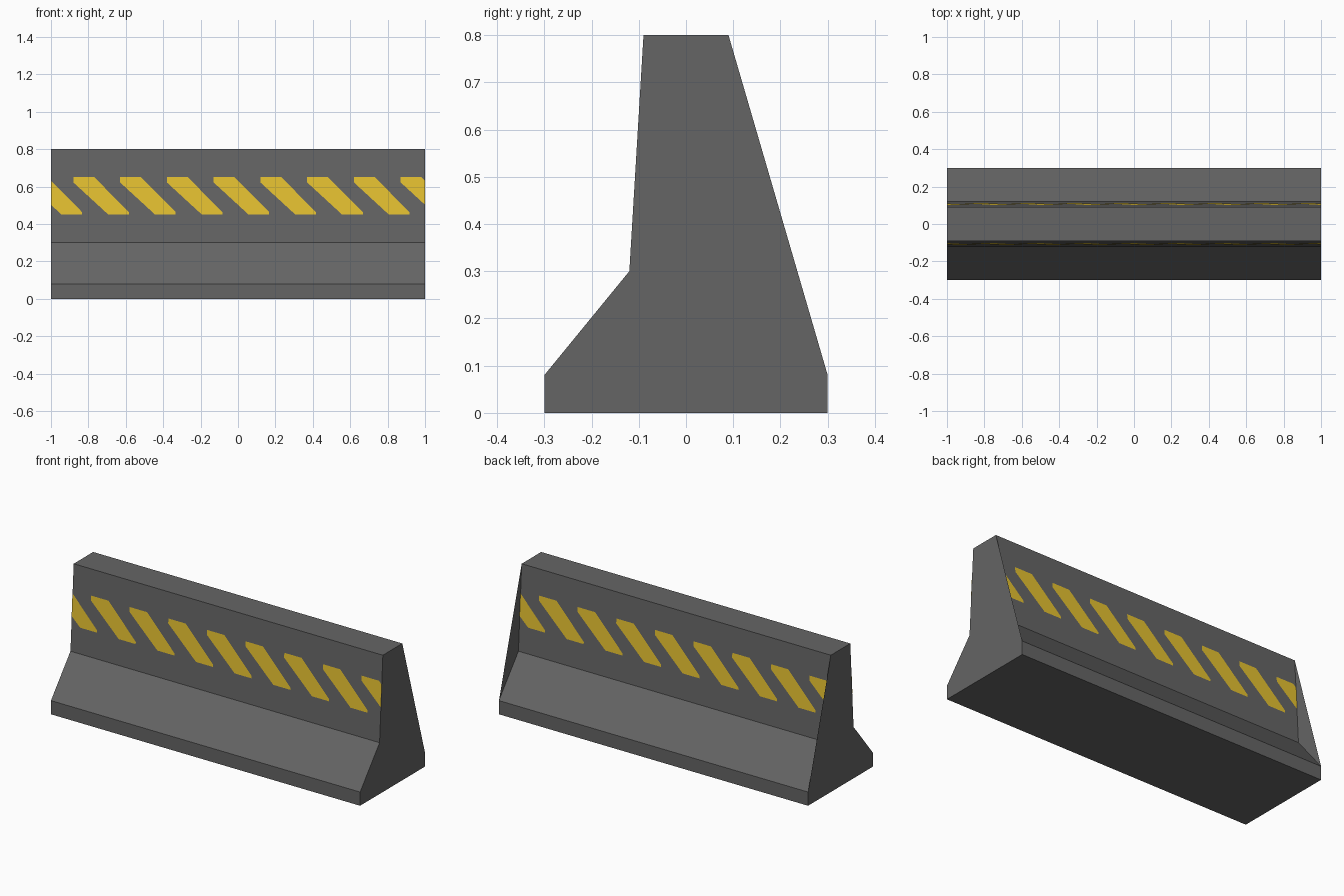
import bpy, bmesh

if "Cube" in bpy.data.objects:
    bpy.data.objects.remove(bpy.data.objects["Cube"])

def material(name, rgb):
    m = bpy.data.materials.new(name)
    m.diffuse_color = (*rgb, 1)
    m.use_nodes = True
    m.node_tree.nodes["Principled BSDF"].inputs["Base Color"].default_value = m.diffuse_color
    return m

grey = material("dark concrete", (0.13, 0.13, 0.13))
yellow = material("hazard yellow", (0.79, 0.54, 0.03))

def make_object(name, bm, mat):
    me = bpy.data.meshes.new(name)
    bm.to_mesh(me)
    bm.free()
    me.materials.append(mat)
    ob = bpy.data.objects.new(name, me)
    bpy.context.collection.objects.link(ob)

# Barrier body: stepped profile (y, z) swept along x
profile = [(-.3, 0), (.3, 0), (.3, .08), (.12, .3),
           (.09, .8), (-.09, .8), (-.12, .3), (-.3, .08)]
bm = bmesh.new()
left = [bm.verts.new((-1, y, z)) for y, z in profile]
right = [bm.verts.new((1, y, z)) for y, z in profile]
n = len(profile)
for i in range(n):
    j = (i + 1) % n
    bm.faces.new((left[i], left[j], right[j], right[i]))

# End caps run straight down the back, bridging the inner crease
BACK_CREASE = 3
bm.faces.new([v for i, v in enumerate(right) if i != BACK_CREASE])
bm.faces.new([v for i, v in reversed(list(enumerate(left))) if i != BACK_CREASE])
make_object("barrier_body", bm, grey)

# Hazard stripes: thin slanted panels just proud of the upper walls
stripe = [(0, .65), (0, .622), (.187, .45), (.297, .45), (.297, .463), (.112, .65)]

def wall_y(z):
    return -.12 + .03 * (z - .3) / .5 - .0015

for name, side in (("front_stripes", 1), ("back_stripes", -1)):
    bm = bmesh.new()
    for k in range(-1, 8):
        x0 = -.88 + .25 * k
        bm.faces.new([bm.verts.new((side * (x0 + x), side * wall_y(z), z))
                      for x, z in stripe])
    # Trim the stripes at the barrier ends
    for end in (-1, 1):
        geom = bm.verts[:] + bm.edges[:] + bm.faces[:]
        bmesh.ops.bisect_plane(bm, geom=geom, plane_co=(end, 0, 0),
                               plane_no=(end, 0, 0), clear_outer=True)
    make_object(name, bm, yellow)
